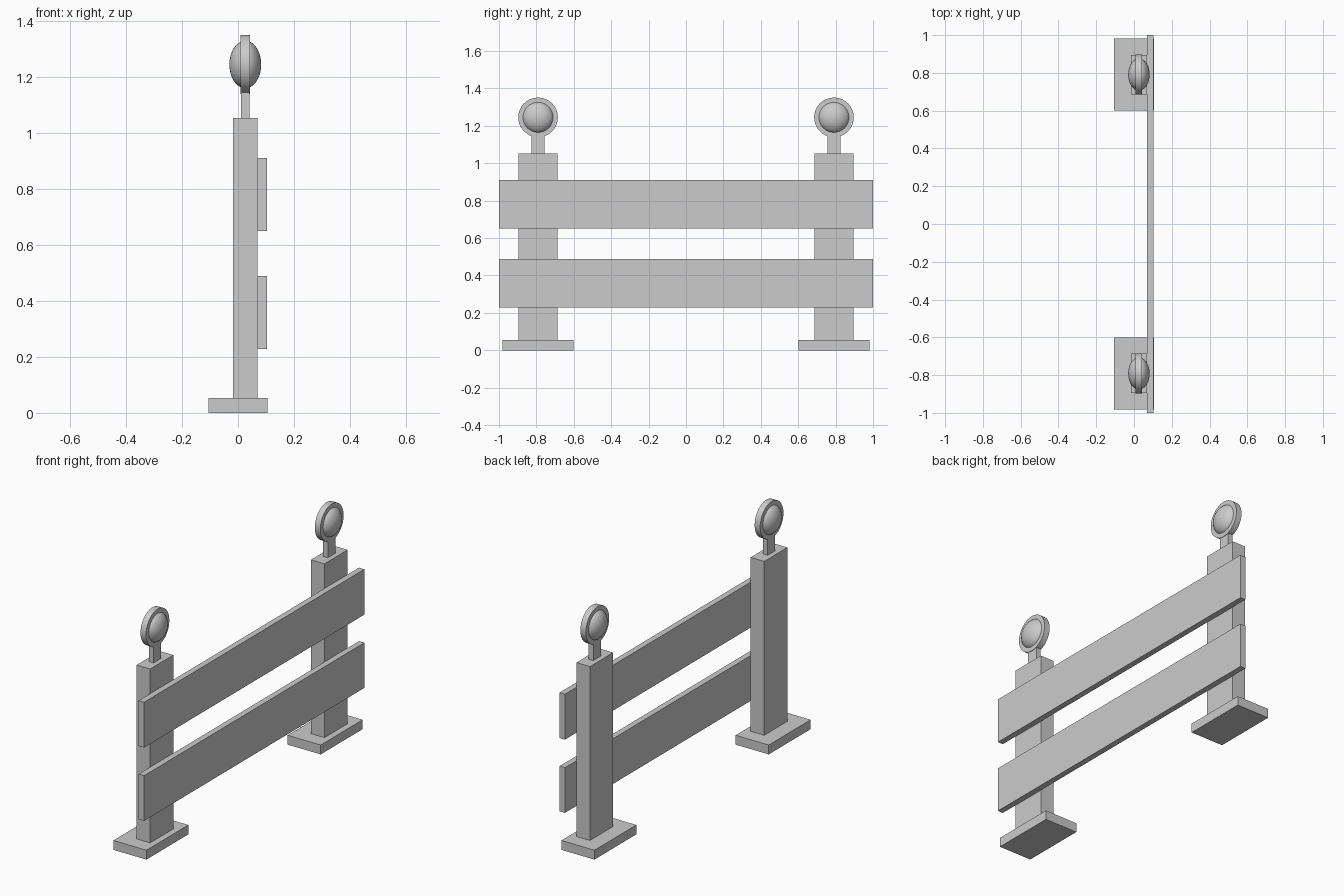
import bpy
from math import pi

cube = bpy.data.objects.get("Cube")
if cube:
    bpy.data.objects.remove(cube, do_unlink=True)

grey = bpy.data.materials.new("light_grey")
grey.use_nodes = True
colour = (0.6, 0.6, 0.6, 1)
grey.diffuse_color = colour
grey.node_tree.nodes["Principled BSDF"].inputs["Base Color"].default_value = colour


def finish(name):
    ob = bpy.context.object
    ob.name = name
    ob.data.materials.append(grey)
    bpy.ops.object.transform_apply(location=False, rotation=True, scale=True)
    return ob


def box(name, x, y, z):
    """Box from (min, max) ranges on each axis."""
    ranges = (x, y, z)
    bpy.ops.mesh.primitive_cube_add(size=1, location=[(a + b) / 2 for a, b in ranges])
    bpy.context.object.scale = [b - a for a, b in ranges]
    return finish(name)


POST_Y = 0.791
LAMP_X, LAMP_Z = 0.026, 1.245

# Two uprights, each with a foot and a warning lamp
for side, s in (("front", -1), ("back", 1)):
    y = s * POST_Y

    def span(half):
        return (y - half, y + half)

    box(side + "_foot", (-0.105, 0.105), span(0.19), (0, 0.054))
    box(side + "_post", (-0.017, 0.069), span(0.105), (0.054, 1.053))
    box(side + "_lamp_stem", (0.011, 0.041), span(0.034), (1.053, 1.15))

    # Lamp housing disc facing along x
    bpy.ops.mesh.primitive_cylinder_add(vertices=32, radius=0.106, depth=0.035,
                                        location=(LAMP_X, y, LAMP_Z), rotation=(0, pi / 2, 0))
    finish(side + "_lamp_housing")
    bpy.ops.object.shade_smooth_by_angle()

    # Domed lens bulging out of both faces
    bpy.ops.mesh.primitive_uv_sphere_add(segments=32, ring_count=16, radius=1,
                                         location=(LAMP_X, y, LAMP_Z), rotation=(0, pi / 2, 0))
    bpy.context.object.scale = (0.085, 0.085, 0.057)
    finish(side + "_lamp_lens")
    bpy.ops.object.shade_smooth_by_angle()

# Horizontal boards
for name, z in (("lower_board", (0.229, 0.489)), ("upper_board", (0.65, 0.911))):
    box(name, (0.069, 0.103), (-1, 1), z)
